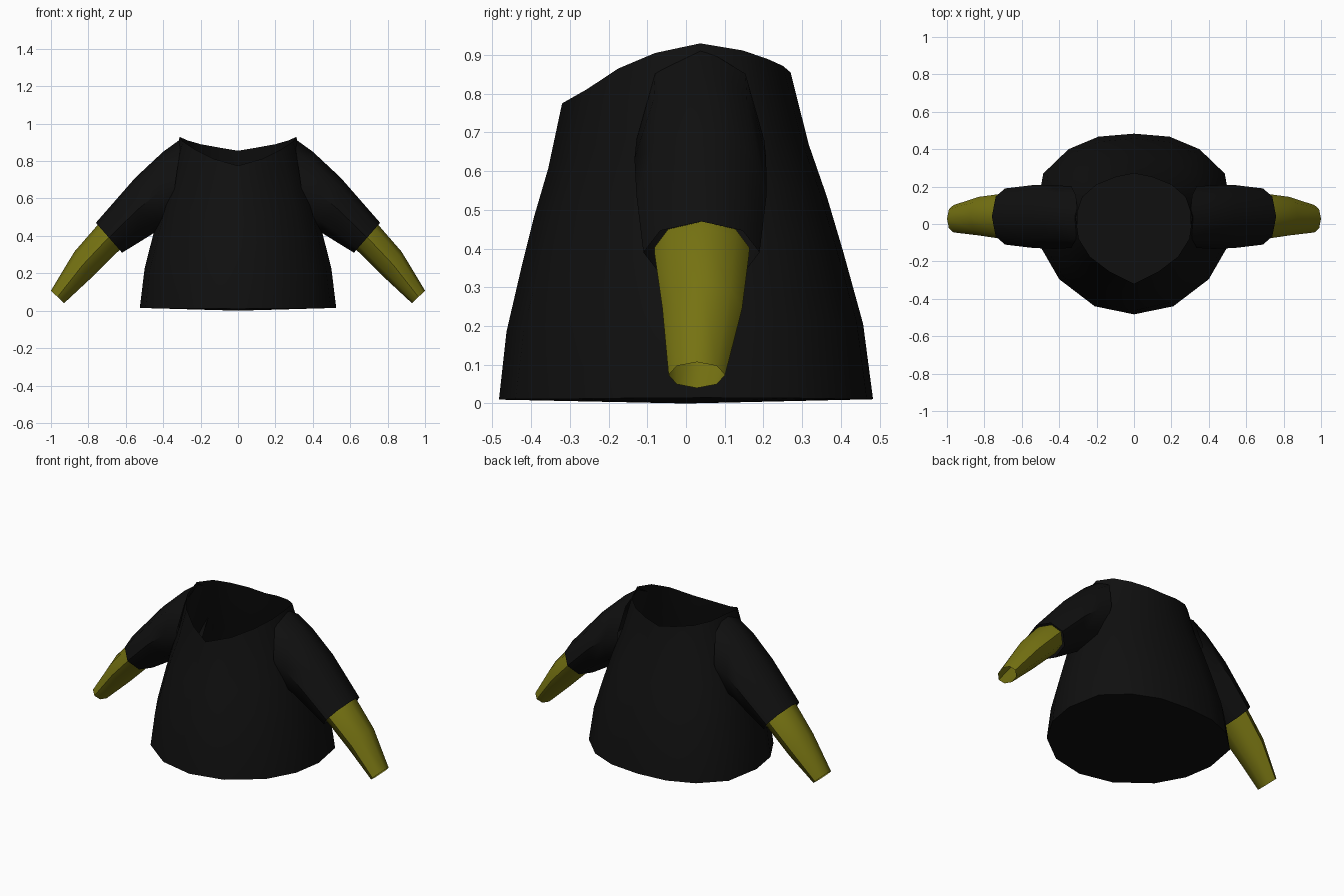
import bpy, math
from mathutils import Vector

if "Cube" in bpy.data.objects:
    bpy.data.objects.remove(bpy.data.objects["Cube"])


def material(name, rgb):
    m = bpy.data.materials.new(name)
    m.diffuse_color = (*rgb, 1)
    m.use_nodes = True
    m.node_tree.nodes["Principled BSDF"].inputs["Base Color"].default_value = m.diffuse_color
    return m


BLACK = material("black cloth", (0.005, 0.005, 0.005))
OLIVE = material("olive cloth", (0.18, 0.17, 0.006))


def loft(name, rings, mat, cap_point=None):
    """Skin a list of equal closed rings; optionally fan the first ring shut."""
    n = len(rings[0])
    verts = [v for r in rings for v in r]
    faces = []
    for j in range(len(rings) - 1):
        for i in range(n):
            k = (i + 1) % n
            faces.append((j * n + i, j * n + k, (j + 1) * n + k, (j + 1) * n + i))
    if cap_point:
        verts.append(cap_point)
        faces += [((i + 1) % n, i, len(verts) - 1) for i in range(n)]
    mesh = bpy.data.meshes.new(name)
    mesh.from_pydata(verts, [], faces)
    mesh.materials.append(mat)
    obj = bpy.data.objects.new(name, mesh)
    bpy.context.collection.objects.link(obj)
    bpy.ops.object.select_all(action='DESELECT')
    obj.select_set(True)
    bpy.context.view_layer.objects.active = obj
    bpy.ops.object.mode_set(mode='EDIT')
    bpy.ops.mesh.select_all(action='SELECT')
    bpy.ops.mesh.normals_make_consistent(inside=False)
    bpy.ops.object.mode_set(mode='OBJECT')
    bpy.ops.object.shade_smooth_by_angle(angle=math.radians(50))
    return obj


def mirrored(half):
    """Half outline running front to back on +x, closed over to -x."""
    return [Vector(p) for p in half] + [Vector((-x, y, z)) for x, y, z in half[-2:0:-1]]


# Torso: hem outline blending up to the open, saddle-shaped neckline
hem = mirrored([(0, -.483, .01), (.21, -.44, .012), (.4, -.295, .012), (.495, -.13, .014),
                (.525, .05, .015), (.485, .27, .014), (.35, .40, .012), (.19, .467, .012),
                (0, .483, .011)])
neck = mirrored([(0, -.32, .775), (.13, -.255, .812), (.235, -.175, .865), (.295, -.08, .905),
                 (.312, .037, .93), (.275, .145, .912), (.2, .21, .89), (.1, .25, .872),
                 (0, .27, .855)])
rings = []
for t, s in ((0, 0), (.23, .12), (.45, .36), (.62, .56), (.78, .78), (1, 1)):
    ring = []
    for a, b in zip(hem, neck):
        p = a.lerp(b, s)
        p.z = a.z + (b.z - a.z) * t
        ring.append(p)
    rings.append(ring)
loft("torso", rings, BLACK, (0, 0, 0))


def tube(name, sections, mat, side, n=8):
    """Sections: top (x, z), bottom (x, z), middle y, half width in y."""
    rings = []
    for (tx, tz), (bx, bz), cy, ry in sections:
        ring = []
        for i in range(n):
            a = 2 * math.pi * i / n
            c = (1 + math.cos(a)) / 2
            ring.append(Vector((side * (bx + (tx - bx) * c), cy + ry * math.sin(a),
                                bz + (tz - bz) * c)))
        rings.append(ring)
    loft(name, rings, mat)


for side, label in ((1, "right"), (-1, "left")):
    # Short sleeve from the shoulder to the elbow
    tube(label + "_sleeve", [((.30, .922), (.37, .44), .037, .165),
                             ((.40, .85), (.45, .415), .037, .17),
                             ((.55, .71), (.53, .365), .04, .168),
                             ((.76, .47), (.62, .31), .04, .15)], BLACK, side)
    # Tapered forearm, open at the wrist
    tube(label + "_forearm", [((.735, .47), (.62, .335), .041, .123),
                              ((.755, .453), (.64, .318), .041, .122),
                              ((.875, .315), (.785, .175), .042, .103),
                              ((1.0, .107), (.93, .04), .028, .073)], OLIVE, side)
